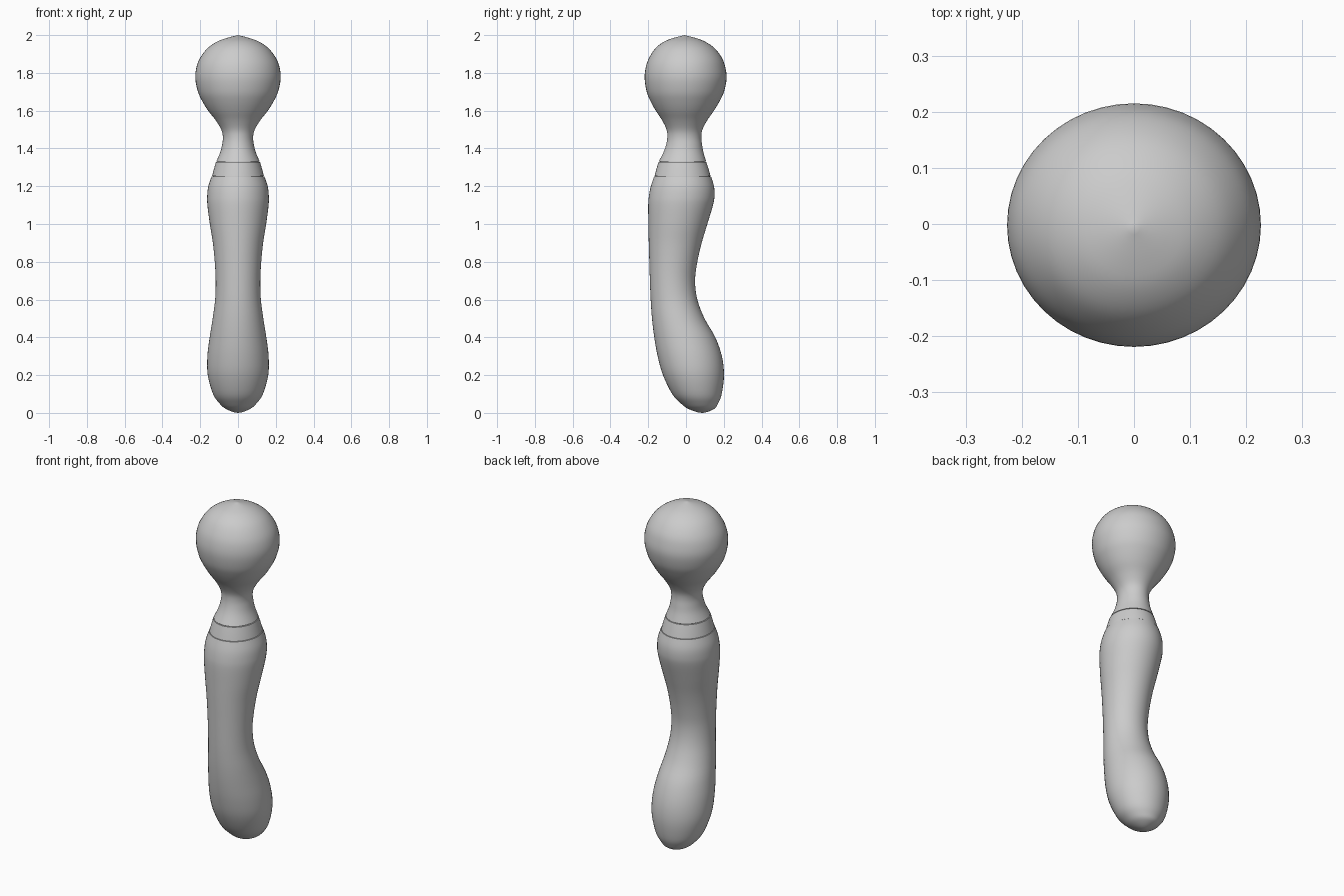
import bpy, bmesh, math

grey = bpy.data.materials.new("soft grey")
grey.diffuse_color = (0.6, 0.6, 0.6, 1)
SIDES = 48
STEPS = 4


def smooth_path(pts, round_start=False):
    """Catmull-Rom through stations (z, half width, back y, front y)."""
    z, w, a, b = pts[1]
    first = (z, -w, b, a) if round_start else pts[0]
    p = [first] + pts + [pts[-1]]
    out = []
    for i in range(1, len(p) - 2):
        for s in range(STEPS):
            t = s / STEPS
            out.append([0.5 * (2 * q1 + (q2 - q0) * t
                               + (2 * q0 - 5 * q1 + 4 * q2 - q3) * t * t
                               + (3 * q1 - q0 - 3 * q2 + q3) * t ** 3)
                        for q0, q1, q2, q3 in zip(*p[i - 1:i + 3])])
    return out + [list(pts[-1])]


def loft(name, stations):
    """Skin a stack of oval rings; zero-width ends become poles."""
    bm = bmesh.new()
    rings = []
    for z, w, y0, y1 in stations:
        cy, d = (y0 + y1) / 2, (y1 - y0) / 2
        if w < 1e-4:
            rings.append([bm.verts.new((0, cy, z))])
            continue
        rings.append([bm.verts.new((w * math.cos(2 * math.pi * k / SIDES),
                                    cy + d * math.sin(2 * math.pi * k / SIDES), z))
                      for k in range(SIDES)])
    for r, s in zip(rings, rings[1:]):
        for k in range(SIDES):
            j = (k + 1) % SIDES
            if len(r) == 1:
                bm.faces.new((r[0], s[j], s[k]))
            elif len(s) == 1:
                bm.faces.new((r[k], r[j], s[0]))
            else:
                bm.faces.new((r[k], r[j], s[j], s[k]))
    # Close open ends
    if len(rings[0]) > 1:
        bm.faces.new(rings[0][::-1])
    if len(rings[-1]) > 1:
        bm.faces.new(rings[-1])
    bmesh.ops.recalc_face_normals(bm, faces=bm.faces)
    me = bpy.data.meshes.new(name)
    bm.to_mesh(me)
    bm.free()
    me.materials.append(grey)
    ob = bpy.data.objects.new(name, me)
    bpy.context.collection.objects.link(ob)
    bpy.ops.object.select_all(action='DESELECT')
    ob.select_set(True)
    bpy.context.view_layer.objects.active = ob
    bpy.ops.object.shade_smooth_by_angle(angle=math.radians(35))


# Curved handle, bulging at the bottom
loft("handle", smooth_path([
    (0.0, 0, 0.085, 0.085), (0.02, 0.062, 0.015, 0.147), (0.05, 0.098, -0.027, 0.170),
    (0.1, 0.132, -0.073, 0.189), (0.2, 0.160, -0.122, 0.201), (0.3, 0.162, -0.150, 0.190),
    (0.4, 0.150, -0.168, 0.155), (0.5, 0.134, -0.180, 0.098), (0.6, 0.121, -0.187, 0.060),
    (0.7, 0.118, -0.191, 0.048), (0.8, 0.123, -0.194, 0.060), (0.9, 0.133, -0.197, 0.083),
    (1.0, 0.149, -0.199, 0.113), (1.1, 0.162, -0.200, 0.143), (1.15, 0.163, -0.196, 0.151),
    (1.2, 0.157, -0.186, 0.148), (1.252, 0.140, -0.169, 0.133)], True))

# Tapered collar
loft("collar", [(1.254, 0.137, -0.166, 0.130), (1.29, 0.128, -0.157, 0.120),
                (1.327, 0.117, -0.146, 0.108)])

# Recessed seams above and below the collar
loft("lower_seam", [(1.25, 0.133, -0.162, 0.126), (1.256, 0.133, -0.162, 0.126)])
loft("upper_seam", [(1.325, 0.108, -0.137, 0.099), (1.333, 0.108, -0.137, 0.099)])

# Flexible neck flowing into the ball head
loft("head", smooth_path([
    (1.331, 0.115, -0.144, 0.107), (1.38, 0.094, -0.119, 0.092), (1.42, 0.084, -0.105, 0.085),
    (1.46, 0.080, -0.099, 0.081), (1.5, 0.089, -0.103, 0.087), (1.55, 0.119, -0.127, 0.113),
    (1.6, 0.158, -0.160, 0.148), (1.65, 0.189, -0.188, 0.178), (1.7, 0.212, -0.208, 0.201),
    (1.77, 0.226, -0.219, 0.215), (1.83, 0.220, -0.213, 0.208), (1.88, 0.200, -0.195, 0.190),
    (1.93, 0.162, -0.162, 0.152), (1.965, 0.112, -0.117, 0.102), (1.985, 0.059, -0.066, 0.050),
    (2.0, 0, -0.008, -0.008)]))
